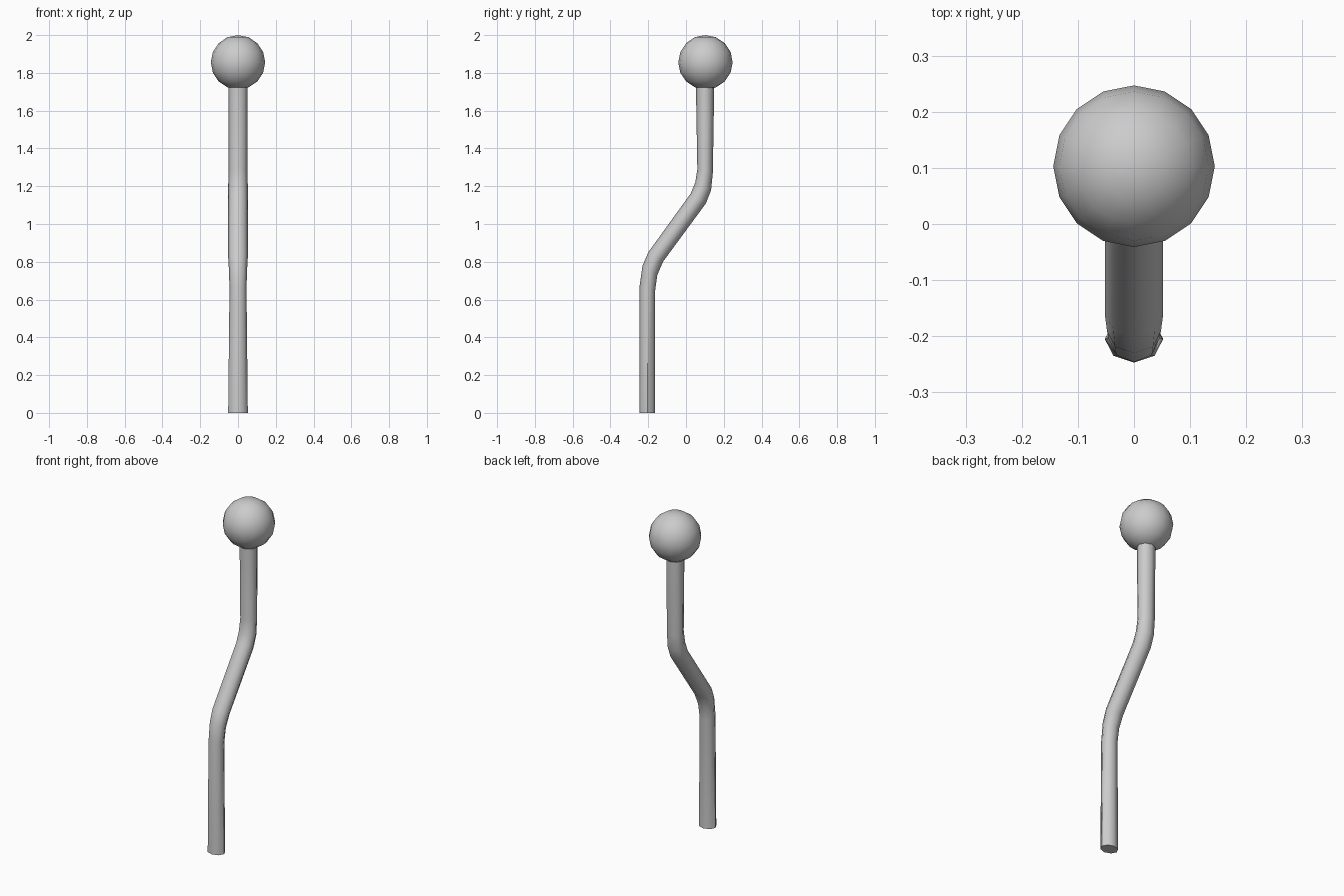
import bpy, bmesh, math
from mathutils import Vector

if "Cube" in bpy.data.objects:
    bpy.data.objects.remove(bpy.data.objects["Cube"])

SIDES = 8

# Bent rod: each ring is (front edge y,z), (back edge y,z), half width in x
rings = [
    ((-0.247, 0.00), (-0.163, 0.00), 0.052),
    ((-0.246, 0.67), (-0.163, 0.65), 0.045),
    ((-0.230, 0.78), (-0.152, 0.73), 0.048),
    ((-0.200, 0.85), (-0.122, 0.80), 0.052),
    ((0.024, 1.16), (0.106, 1.11), 0.052),
    ((0.049, 1.22), (0.133, 1.18), 0.052),
    ((0.060, 1.29), (0.142, 1.27), 0.050),
    ((0.052, 1.76), (0.150, 1.76), 0.051),
]

bm = bmesh.new()
loops = []
for front, back, half_x in rings:
    f, b = Vector((0, *front)), Vector((0, *back))
    mid, half = (f + b) / 2, (b - f) / 2
    loops.append([
        bm.verts.new(mid + half * math.sin(a) + Vector((half_x * math.cos(a), 0, 0)))
        for a in (math.tau * i / SIDES for i in range(SIDES))])
for lo, hi in zip(loops, loops[1:]):
    for i in range(SIDES):
        j = (i + 1) % SIDES
        bm.faces.new((lo[i], lo[j], hi[j], hi[i]))
bm.faces.new(loops[0][::-1])
bm.faces.new(loops[-1])
mesh = bpy.data.meshes.new("bent_rod")
bm.to_mesh(mesh)
bm.free()
rod = bpy.data.objects.new("bent_rod", mesh)
bpy.context.collection.objects.link(rod)
bpy.ops.object.select_all(action='DESELECT')
rod.select_set(True)
bpy.context.view_layer.objects.active = rod
bpy.ops.object.shade_smooth_by_angle(angle=math.radians(50))

# Ball knob on the upper end
bpy.ops.mesh.primitive_uv_sphere_add(
    segments=16, ring_count=8, radius=0.144, location=(0, 0.103, 1.856))
knob = bpy.context.object
knob.name = "ball_knob"
bpy.ops.object.shade_smooth()
